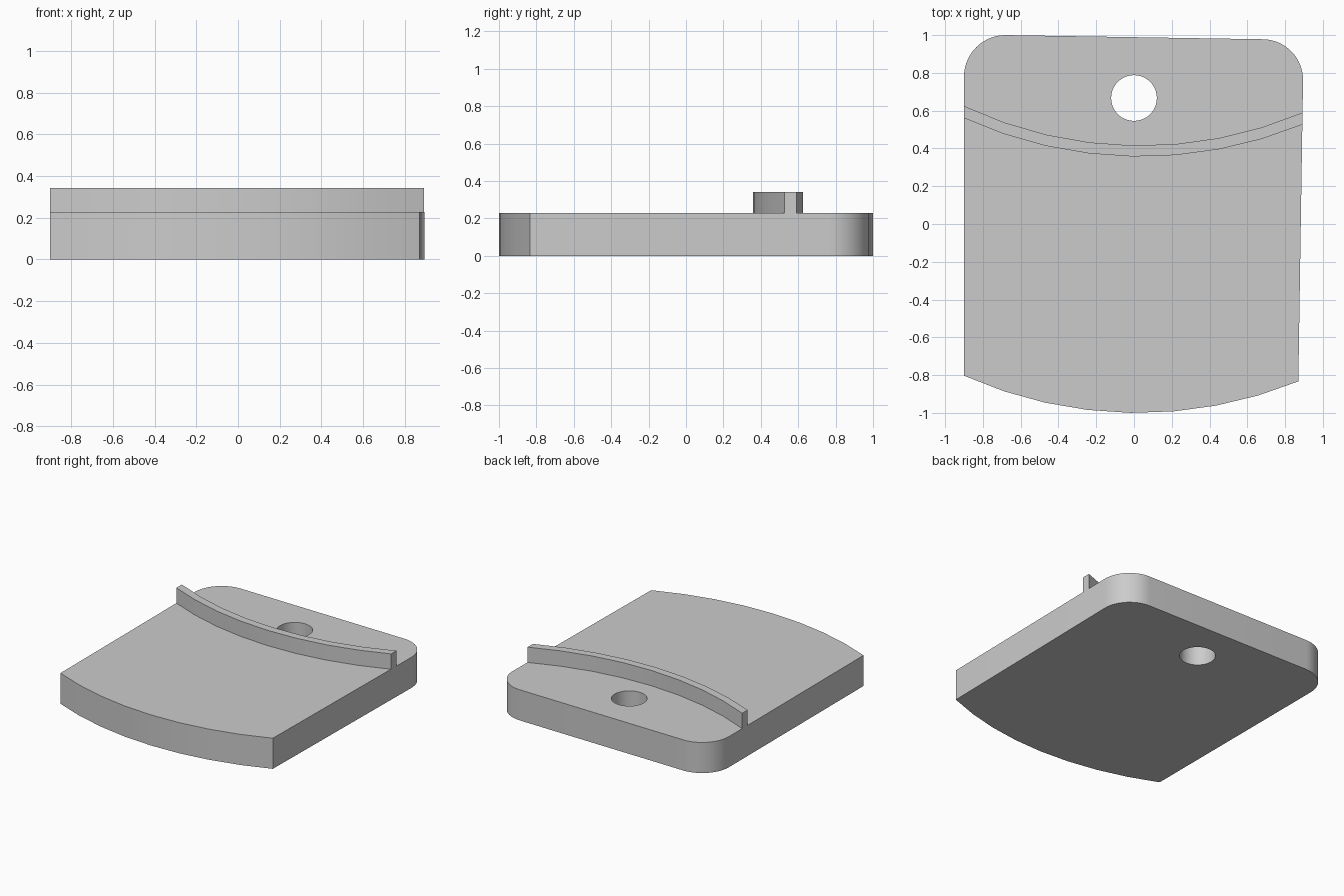
import bpy, bmesh, math

if "Cube" in bpy.data.objects:
    bpy.data.objects.remove(bpy.data.objects["Cube"])

grey = bpy.data.materials.new("light_grey")
grey.diffuse_color = (0.6, 0.6, 0.6, 1)
grey.use_nodes = True
grey.node_tree.nodes["Principled BSDF"].inputs["Base Color"].default_value = grey.diffuse_color


def arc(cx, cy, rx, ry, a0, a1, n):
    """Points along an arc, angles in degrees."""
    out = []
    for i in range(n + 1):
        a = math.radians(a0 + (a1 - a0) * i / n)
        out.append((cx + rx * math.cos(a), cy + ry * math.sin(a)))
    return out


def sagging_arc(cx, cy, r, x0, x1, n=8):
    """Lower part of a circle between two x positions."""
    a0 = -90 + math.degrees(math.asin((x0 - cx) / r))
    a1 = -90 + math.degrees(math.asin((x1 - cx) / r))
    return arc(cx, cy, r, r, a0, a1, n)


def extruded(name, loops, z0, z1):
    """Fill an outline (further loops are holes) and extrude it upwards."""
    bm = bmesh.new()
    edges = []
    for pts in loops:
        vs = [bm.verts.new((x, y, z0)) for x, y in pts]
        edges += [bm.edges.new((v, vs[(i + 1) % len(vs)])) for i, v in enumerate(vs)]
    bmesh.ops.triangle_fill(bm, use_beauty=True, use_dissolve=False,
                            edges=edges, normal=(0, 0, 1))
    res = bmesh.ops.extrude_face_region(bm, geom=bm.faces[:], use_keep_orig=True)
    top = [g for g in res["geom"] if isinstance(g, bmesh.types.BMVert)]
    bmesh.ops.translate(bm, verts=top, vec=(0, 0, z1 - z0))
    bmesh.ops.recalc_face_normals(bm, faces=bm.faces[:])
    me = bpy.data.meshes.new(name)
    bm.to_mesh(me)
    bm.free()
    me.materials.append(grey)
    ob = bpy.data.objects.new(name, me)
    bpy.context.collection.objects.link(ob)
    bpy.ops.object.select_all(action='DESELECT')
    ob.select_set(True)
    bpy.context.view_layer.objects.active = ob
    bpy.ops.object.shade_smooth_by_angle(angle=math.radians(30))
    return ob


# Base plate: curved front edge, two rounded back corners, round through hole
outline = sagging_arc(0.02, 1.25, 2.25, -0.9, 0.87)
outline += arc(0.68, 0.763, 0.215, 0.215, 0, 90, 14)
outline += arc(-0.68, 0.78, 0.22, 0.22, 90, 180, 14)
hole = arc(0, 0.667, 0.121, 0.121, 0, 360, 48)[:-1]
extruded("base_plate", [outline, hole], 0, 0.228)

# Curved rib across the top of the plate
rib = sagging_arc(0.035, 2.607, 2.25, -0.9, 0.892)
rib += sagging_arc(0.035, 2.605, 2.19, -0.9, 0.892)[::-1]
extruded("curved_rib", [rib], 0.228, 0.342)
